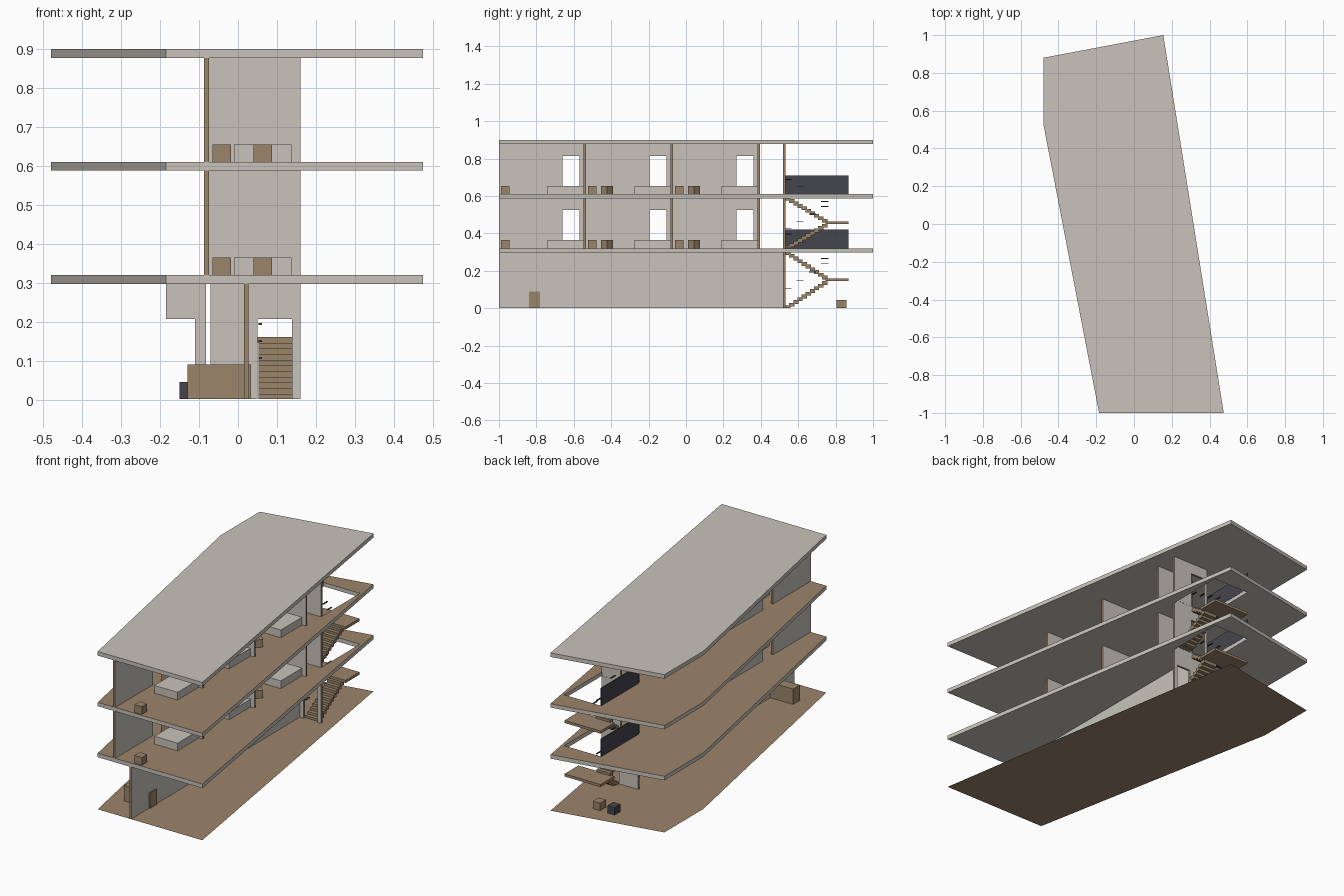
import bpy, bmesh, math
from mathutils import Matrix, Vector

old = bpy.data.objects.get("Cube")
if old:
    bpy.data.objects.remove(old)


def material(name, rgb):
    m = bpy.data.materials.new(name)
    m.use_nodes = True
    m.diffuse_color = (*rgb, 1)
    m.node_tree.nodes["Principled BSDF"].inputs["Base Color"].default_value = (*rgb, 1)
    return m


CONCRETE = material("pale_concrete", (0.58, 0.55, 0.50))
WOOD = material("brown_wood", (0.33, 0.235, 0.145))
DARK = material("dark_metal", (0.06, 0.06, 0.075))


def finish(name, bm, *mats):
    me = bpy.data.meshes.new(name)
    bm.to_mesh(me)
    bm.free()
    for m in mats:
        me.materials.append(m)
    ob = bpy.data.objects.new(name, me)
    bpy.context.collection.objects.link(ob)
    return ob


def add_box(bm, x, y, z, turn=0):
    """Add a box given (min, max) pairs, optionally turned about its own centre."""
    mid = Vector([sum(p) / 2 for p in (x, y, z)])
    size = [p[1] - p[0] for p in (x, y, z)]
    mat = Matrix.Translation(mid) @ Matrix.Rotation(turn, 4, 'Z') @ Matrix.Diagonal((*size, 1))
    bmesh.ops.create_cube(bm, size=1, matrix=mat)


def box(name, x, y, z, mat, turn=0):
    bm = bmesh.new()
    add_box(bm, x, y, z, turn)
    return finish(name, bm, mat)


def slab(name, z0, z1, hole=None, top_wood=True):
    """Plate with the building outline and an optional stair opening."""
    bm = bmesh.new()
    edges = []
    for loop in [OUTLINE] + ([hole] if hole else []):
        vs = [bm.verts.new((x, y, z0)) for x, y in loop]
        edges += [bm.edges.new((vs[i - 1], vs[i])) for i in range(len(vs))]
    bmesh.ops.triangle_fill(bm, edges=edges, use_beauty=True, normal=(0, 0, 1))
    if z1 > z0:
        ext = bmesh.ops.extrude_face_region(bm, geom=bm.faces[:], use_keep_orig=True)
        bmesh.ops.translate(bm, vec=(0, 0, z1 - z0),
                            verts=[g for g in ext["geom"] if isinstance(g, bmesh.types.BMVert)])
    bmesh.ops.recalc_face_normals(bm, faces=bm.faces)
    bm.normal_update()
    for f in bm.faces:
        up = abs(f.normal.z) > 0.5 and f.calc_center_median().z > (z0 + z1) / 2 - 1e-4
        f.material_index = int(up and top_wood)
    return finish(name, bm, CONCRETE, WOOD)


def wall(name, axis, at, span, z, doors=(), door_h=0.205):
    """Thin wall along an axis, notched by doors; all of its edges are wood."""
    a, b = span
    pts = [(a, z[0])]
    for d0, d1 in doors:
        if d0 > a:
            pts.append((d0, z[0]))
        else:
            pts.pop()
        pts += [(d0, z[0] + door_h), (d1, z[0] + door_h), (d1, z[0])]
    pts += [(b, z[0]), (b, z[1]), (a, z[1])]
    bm = bmesh.new()

    def place(u, h, off):
        return (u, at + off, h) if axis == 'x' else (at + off, u, h)
    face = bm.faces.new([bm.verts.new(place(u, h, -THICK / 2)) for u, h in pts])
    ext = bmesh.ops.extrude_face_region(bm, geom=[face], use_keep_orig=True)
    bmesh.ops.translate(bm, vec=(0, THICK, 0) if axis == 'x' else (THICK, 0, 0),
                        verts=[g for g in ext["geom"] if isinstance(g, bmesh.types.BMVert)])
    bmesh.ops.recalc_face_normals(bm, faces=bm.faces)
    bm.normal_update()
    for f in bm.faces:
        n = f.normal.y if axis == 'x' else f.normal.x
        f.material_index = int(abs(n) < 0.5)
    return finish(name, bm, CONCRETE, WOOD)


THICK = 0.012
OUTLINE = [(-0.185, -1), (0.475, -1), (0.155, 1), (-0.48, 0.88), (-0.48, 0.53)]
CORE_X, CORE_Y = (-0.07, 0.16), (0.53, 0.87)
HOLE = [(CORE_X[0], CORE_Y[0]), (CORE_X[1], CORE_Y[0]),
        (CORE_X[1], CORE_Y[1]), (CORE_X[0], CORE_Y[1])]
FLOORS = [0.0, 0.32, 0.61]
CEILINGS = [0.297, 0.588, 0.877]
LIFT = 0.002

# Ground sheet, floor plates and roof
slab("ground", 0, 0)
slab("first_floor_slab", CEILINGS[0], FLOORS[1], HOLE)
slab("second_floor_slab", CEILINGS[1], FLOORS[2], HOLE)
slab("roof_slab", CEILINGS[2], 0.90, top_wood=False)

# Ground level walls and furniture
g = (LIFT, CEILINGS[0])
wall("ground_long_wall", 'y', 0.021, (-1, 0.52), g)
wall("ground_side_wall", 'x', 0.32, (-0.185, -0.082), g, [(-0.185, -0.11)])
wall("ground_stair_wall", 'x', 0.525, CORE_X, g, [(0.05, 0.138)])
box("counter", (-0.13, 0.034), (-0.84, -0.78), (LIFT, 0.09), WOOD)
box("wood_crate", (-0.058, -0.012), (0.805, 0.857), (LIFT, 0.045), WOOD)
box("dark_crate", (-0.15, -0.105), (0.805, 0.857), (LIFT, 0.045), DARK)

# Upper levels: three rooms each, open on one side
BAY = 0.465
for level in (1, 2):
    z0, z1 = FLOORS[level], CEILINGS[level]
    doors = [(-0.66 + BAY * i, -0.57 + BAY * i) for i in range(3)]
    wall(f"corridor_wall_{level}", 'y', -0.081, (-1, 0.39), (z0, z1), doors)
    wall(f"stair_wall_{level}", 'x', 0.525, CORE_X, (z0, z1), [(-0.05, 0.04)])
    box(f"stair_railing_{level}", (-0.075, -0.069), CORE_Y, (z0, z0 + 0.1), DARK)
    h = (z0, z0 + 0.044)
    for i in range(3):
        s = BAY * i
        tag = f"{level}_{i + 1}"
        wall(f"room_wall_{tag}", 'x', -0.541 + s, (-0.075, 0.16), (z0, z1))
        box(f"bed_{tag}", (-0.01, 0.137), (-0.74 + s, -0.549 + s), h, CONCRETE)
        box(f"nightstand_{tag}", (-0.065, -0.018), (-0.6 + s, -0.553 + s), h, WOOD)
        box(f"cabinet_{tag}", (0.04, 0.087), (-0.99 + s, -0.943 + s), h, WOOD)
        if i:
            box(f"chair_{tag}", (0.072, 0.118), (-0.91 + s, -0.864 + s), h, WOOD, math.pi / 4)

# Two-flight stairs with a half landing and stepped handrail slats
STEPS, RUN = 10, 0.022
for level in (0, 1):
    z0 = FLOORS[level]
    rise = (FLOORS[level + 1] - z0) / (2 * STEPS + 2)
    steps, rail = bmesh.new(), bmesh.new()
    for flight, xs in enumerate([(0.053, 0.138), (-0.05, 0.035)]):
        rail_x = (0.053, 0.061) if flight == 0 else (0.027, 0.035)
        for i in range(STEPS):
            y = CORE_Y[0] + RUN * (i if flight == 0 else STEPS - 1 - i)
            top = z0 + rise * (i + 1 + flight * (STEPS + 1))
            add_box(steps, xs, (y, y + RUN + 0.006), (max(top - 0.02, z0 + LIFT), top))
            if i % 3 == 0:
                add_box(rail, rail_x, (y - 0.005, y + 0.033), (top + 0.09, top + 0.094))
    mid = z0 + rise * (STEPS + 1)
    add_box(steps, (-0.07, 0.157), (0.745, 0.87), (mid - 0.015, mid))
    finish(f"staircase_{level}", steps, WOOD)
    finish(f"handrail_slats_{level}", rail, DARK)
